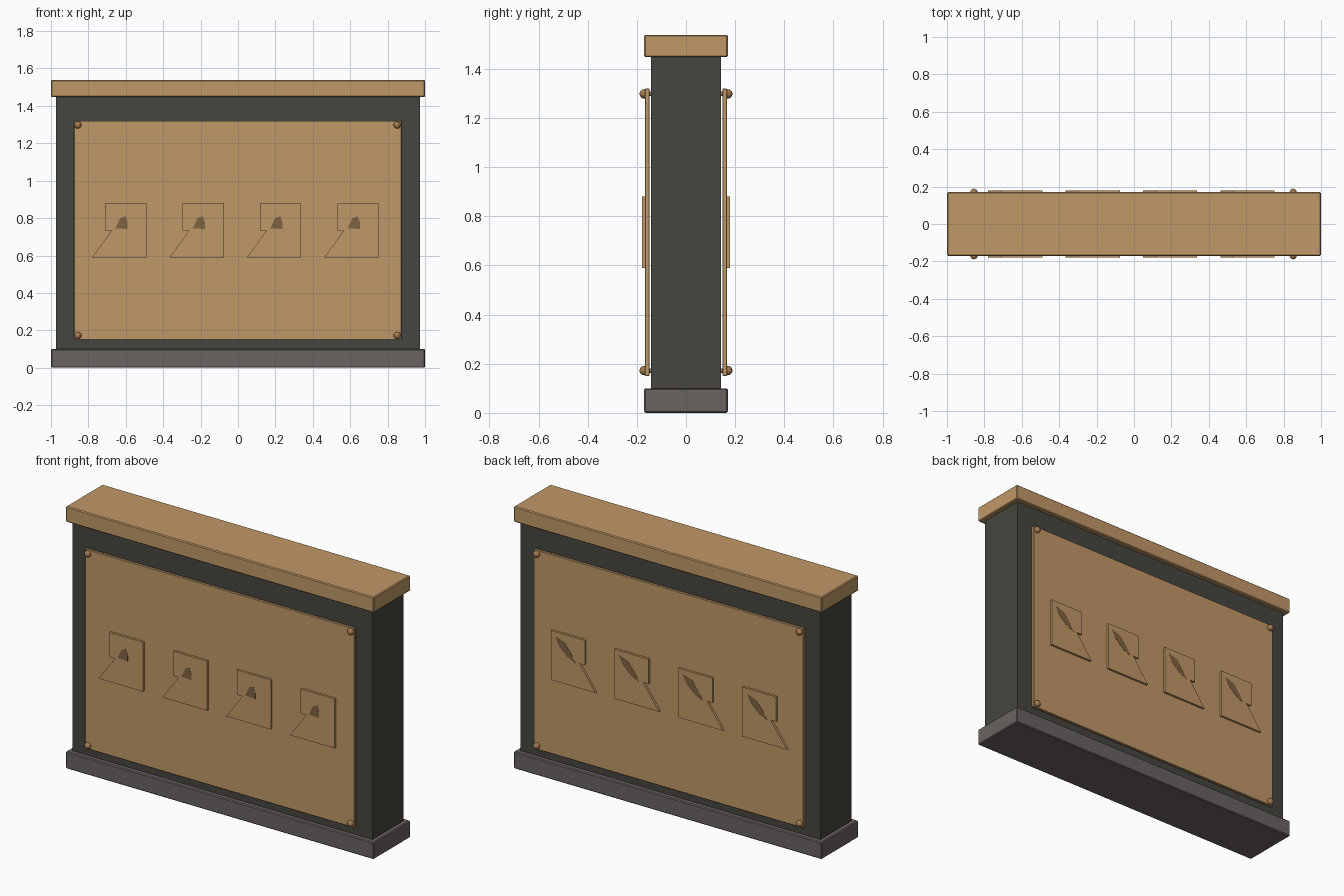
import bpy
import bmesh
from math import radians
from mathutils import Matrix

cube = bpy.data.objects.get("Cube")
if cube:
    bpy.data.objects.remove(cube, do_unlink=True)


def material(name, rgb):
    m = bpy.data.materials.new(name)
    m.use_nodes = True
    m.diffuse_color = (*rgb, 1)
    m.node_tree.nodes["Principled BSDF"].inputs["Base Color"].default_value = (*rgb, 1)
    return m


tan = material("tan wood", (0.53, 0.314, 0.138))
charcoal = material("charcoal", (0.06, 0.061, 0.05))
stone = material("grey stone", (0.144, 0.125, 0.12))
copper = material("copper", (0.38, 0.19, 0.08))
brown = material("dark brown", (0.21, 0.125, 0.057))


def finish(name, bm, mat):
    bmesh.ops.recalc_face_normals(bm, faces=bm.faces)
    mesh = bpy.data.meshes.new(name)
    bm.to_mesh(mesh)
    bm.free()
    mesh.materials.append(mat)
    obj = bpy.data.objects.new(name, mesh)
    bpy.context.collection.objects.link(obj)
    return obj


def box(name, low, high, mat, bevel=0.0):
    bm = bmesh.new()
    bmesh.ops.create_cube(bm, size=1)
    for v in bm.verts:
        v.co = [(a + b) / 2 + c * (b - a) for a, b, c in zip(low, high, v.co)]
    obj = finish(name, bm, mat)
    if bevel:
        mod = obj.modifiers.new("soft edges", "BEVEL")
        mod.width = bevel
        mod.segments = 1
    return obj


def plate(name, outline, x, y0, y1, mat):
    """Extrude an x-z outline from y0 to y1."""
    bm = bmesh.new()
    face = bm.faces.new([bm.verts.new((x + px, y0, pz)) for px, pz in outline])
    ext = bmesh.ops.extrude_face_region(bm, geom=[face])
    for v in ext["geom"]:
        if isinstance(v, bmesh.types.BMVert):
            v.co.y = y1
    return finish(name, bm, mat)


def bolt(name, x, z, side):
    bm = bmesh.new()
    # Domed head
    bmesh.ops.create_uvsphere(bm, u_segments=16, v_segments=10, radius=0.019,
                              matrix=Matrix.Translation((x, side * 0.17, z)))
    # Shank reaching the body
    bmesh.ops.create_cone(bm, cap_ends=True, segments=12, radius1=0.009, radius2=0.009,
                          depth=0.03, matrix=Matrix.Translation((x, side * 0.152, z))
                          @ Matrix.Rotation(radians(90), 4, "X"))
    obj = finish(name, bm, copper)
    bpy.context.view_layer.objects.active = obj
    obj.select_set(True)
    bpy.ops.object.shade_smooth_by_angle(angle=radians(40))
    obj.select_set(False)


# Base, body and cap
box("base", (-1, -0.17, 0), (1, 0.17, 0.1), stone, 0.005)
box("body", (-0.973, -0.143, 0.09), (0.973, 0.143, 1.46), charcoal)
box("cap", (-1, -0.17, 1.447), (1, 0.17, 1.538), tan, 0.005)

# Relief outline with a notch and slanted foot, plus its dark marks
relief = [(0.07, 0.88), (0.29, 0.88), (0.29, 0.59), (0, 0.59), (0.105, 0.735), (0.07, 0.735)]
front_mark = [(0.125, 0.745), (0.19, 0.742), (0.19, 0.775), (0.178, 0.81), (0.15, 0.8)]
back_mark = [(0.26, 0.85), (0.2, 0.83), (0.16, 0.78), (0.13, 0.73), (0.18, 0.75), (0.235, 0.8)]

for word, side, mark in (("front", -1, front_mark), ("back", 1, back_mark)):
    y = sorted((side * 0.149, side * 0.166))
    box(word + "_panel", (-0.877, y[0], 0.15), (0.873, y[1], 1.32), tan, 0.002)
    for x, lr in ((-0.856, "right"), (0.851, "left")):
        for z, level in ((0.172, "lower"), (1.298, "upper")):
            bolt(f"{word}_{level}_{lr}_bolt", x, z, side)
    for i in range(4):
        x = -0.78 + i * 0.414
        plate(f"{word}_relief_{i + 1}", relief, x, side * 0.16, side * 0.179, tan)
        plate(f"{word}_mark_{i + 1}", mark, x, side * 0.178, side * 0.18, brown)
